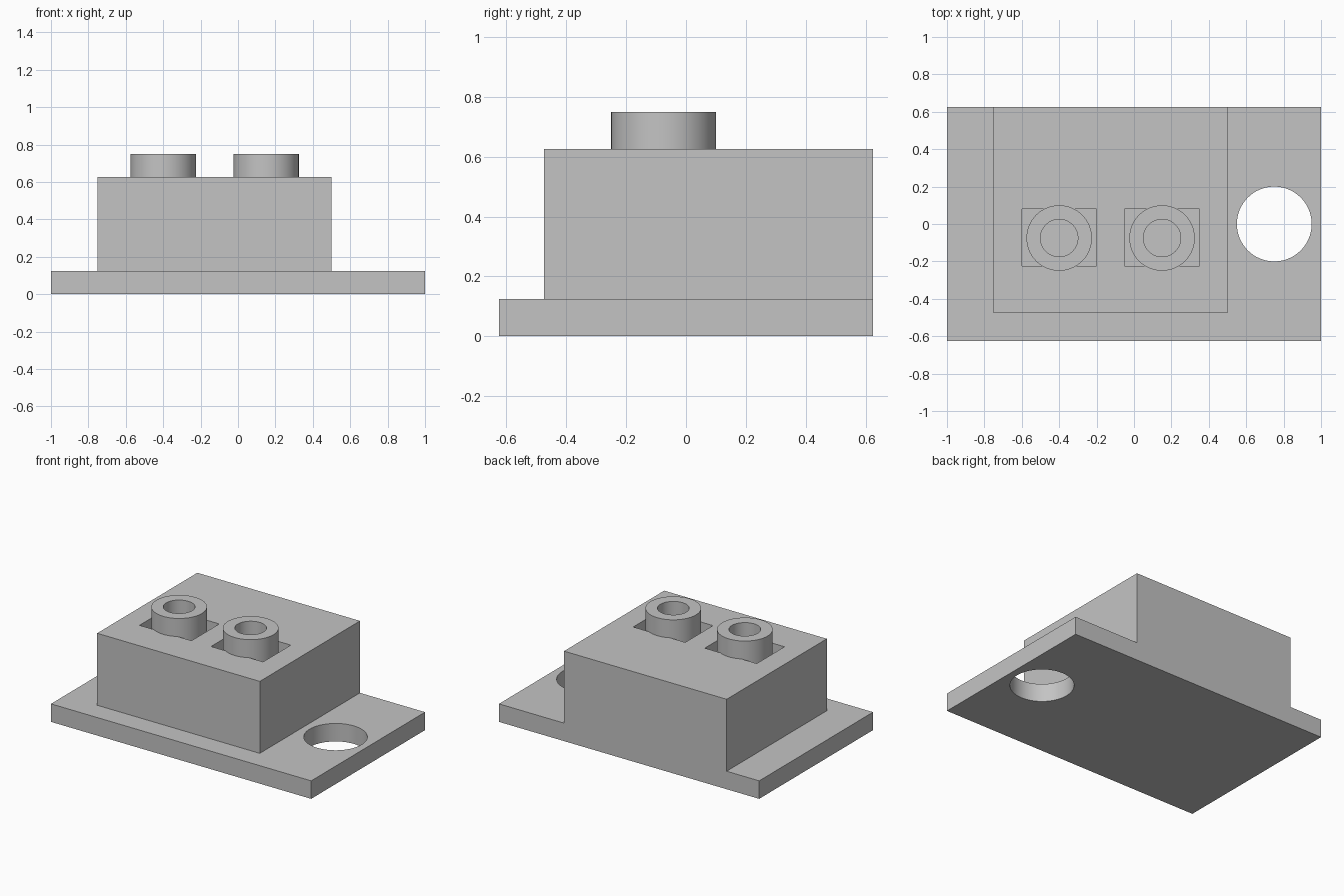
import bpy, bmesh, math
from mathutils import Matrix

if "Cube" in bpy.data.objects:
    bpy.data.objects.remove(bpy.data.objects["Cube"], do_unlink=True)

grey = bpy.data.materials.new("plain grey")
grey.use_nodes = True
colour = (0.55, 0.55, 0.55, 1)
grey.diffuse_color = colour
grey.node_tree.nodes["Principled BSDF"].inputs["Base Color"].default_value = colour

POST_X = (-0.4, 0.15)
POST_Y = -0.075
TOP = 0.625
FLOOR = TOP - 0.1


def add_object(name, bm):
    bmesh.ops.recalc_face_normals(bm, faces=bm.faces)
    mesh = bpy.data.meshes.new(name)
    bm.to_mesh(mesh)
    bm.free()
    mesh.materials.append(grey)
    obj = bpy.data.objects.new(name, mesh)
    bpy.context.collection.objects.link(obj)
    return obj


def box(name, low, high):
    bm = bmesh.new()
    bmesh.ops.create_cube(bm, size=1)
    for v in bm.verts:
        v.co = [h if c > 0 else l for c, l, h in zip(v.co, low, high)]
    return add_object(name, bm)


def cylinder(name, x, y, radius, low, high):
    bm = bmesh.new()
    bmesh.ops.create_cone(bm, cap_ends=True, segments=64, radius1=radius,
                          radius2=radius, depth=high - low,
                          matrix=Matrix.Translation((x, y, (low + high) / 2)))
    return add_object(name, bm)


def combine(target, tool, operation):
    """Apply a boolean and discard the tool object."""
    mod = target.modifiers.new("combine", "BOOLEAN")
    mod.operation, mod.solver, mod.object = operation, "EXACT", tool
    tool.hide_render = True
    bpy.context.view_layer.objects.active = target
    bpy.ops.object.modifier_apply(modifier=mod.name)
    bpy.data.objects.remove(tool, do_unlink=True)


def smooth(obj):
    bpy.ops.object.select_all(action="DESELECT")
    obj.select_set(True)
    bpy.context.view_layer.objects.active = obj
    bpy.ops.object.shade_smooth_by_angle(angle=math.radians(30))


# Base plate and raised block as one solid, flush at the back
body = box("base_and_block", (-1, -0.625, 0), (1, 0.625, 0.125))
combine(body, box("block", (-0.75, -0.475, 0), (0.5, 0.625, TOP)), "UNION")

# Round mounting hole through the plate
combine(body, cylinder("hole_cutter", 0.75, 0, 0.2, -0.1, 0.3), "DIFFERENCE")

# Rectangular pockets around the posts
for x in POST_X:
    combine(body, box("pocket_cutter", (x - 0.2, -0.225, FLOOR),
                      (x + 0.2, 0.08, TOP + 0.1)), "DIFFERENCE")

# Merge the flush back faces
bm = bmesh.new()
bm.from_mesh(body.data)
bmesh.ops.dissolve_limit(bm, angle_limit=0.01, verts=bm.verts, edges=bm.edges)
bm.to_mesh(body.data)
bm.free()
smooth(body)

# Hollow posts standing on the pocket floors
for side, x in zip(("right", "left"), POST_X):
    post = cylinder(side + "_post", x, POST_Y, 0.175, FLOOR, 0.75)
    combine(post, cylinder("bore_cutter", x, POST_Y, 0.1, FLOOR - 0.1, 0.9), "DIFFERENCE")
    smooth(post)
